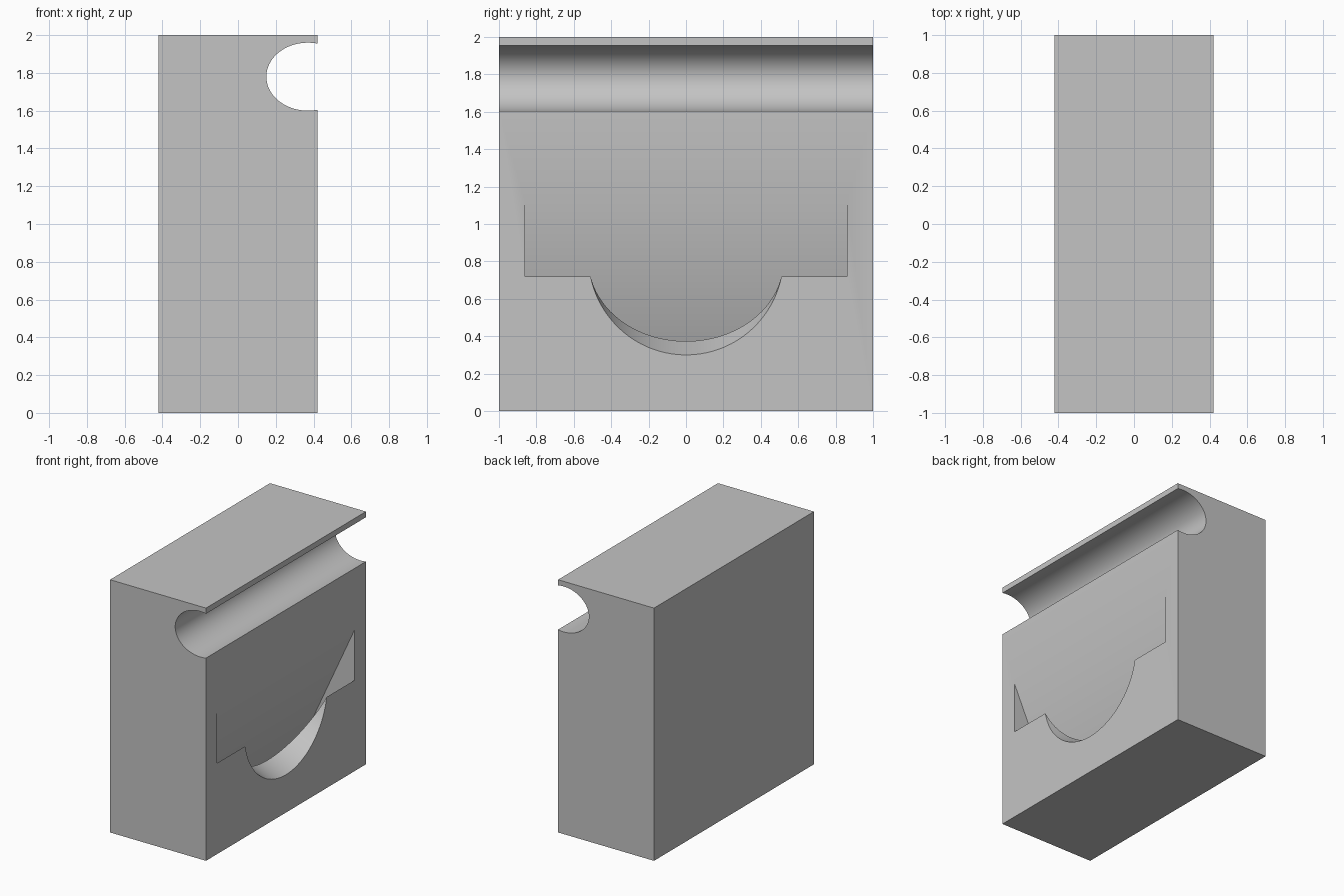
import bpy, bmesh, math

if "Cube" in bpy.data.objects:
    bpy.data.objects.remove(bpy.data.objects["Cube"])

HALF_X = 0.42      # half thickness of the block
SLOPE = 0.46       # inward run of the slot per unit of drop


def loft(name, ring_a, ring_b):
    """Closed solid between two matching rings of points."""
    bm = bmesh.new()
    a = [bm.verts.new(p) for p in ring_a]
    b = [bm.verts.new(p) for p in ring_b]
    bm.faces.new(a)
    bm.faces.new(b[::-1])
    n = len(a)
    for i in range(n):
        j = (i + 1) % n
        bm.faces.new((a[i], b[i], b[j], a[j]))
    bmesh.ops.recalc_face_normals(bm, faces=bm.faces)
    me = bpy.data.meshes.new(name)
    bm.to_mesh(me)
    bm.free()
    ob = bpy.data.objects.new(name, me)
    bpy.context.collection.objects.link(ob)
    return ob


def prism(name, profile, half_y):
    """Extrude an (x, z) profile along y."""
    return loft(name, [(x, -half_y, z) for x, z in profile],
                [(x, half_y, z) for x, z in profile])


# Block body with an open elliptical groove along its upper right edge
cx, cz, rx, rz = 0.37, 1.78, 0.22, 0.18
start = math.acos((HALF_X - cx) / rx)
steps = 40
groove = []
for i in range(steps + 1):
    t = -start - (2 * math.pi - 2 * start) * i / steps
    groove.append((cx + rx * math.cos(t), cz + rz * math.sin(t)))
groove[0] = (HALF_X, groove[0][1])
groove[-1] = (HALF_X, groove[-1][1])
profile = [(-HALF_X, 0), (HALF_X, 0)] + groove + [(HALF_X, 2), (-HALF_X, 2)]
block = prism("block", profile, 1.0)

# Slanted slot that runs down into the block
z_low, z_high = 0.72, 1.12


def slot_point(z_face, depth):
    return (HALF_X - depth, z_face - depth / SLOPE)


back_depth = SLOPE * (z_high - 0.12)
gap = (z_high - z_low) * SLOPE / (1 + SLOPE ** 2)
bx, bz = slot_point(z_high, back_depth)
slot_profile = [slot_point(z_high, -0.1), (bx, bz),
                (bx + gap, bz - gap * SLOPE), slot_point(z_low, -0.1)]
slot = prism("slot_cutter", slot_profile, 0.86)

# Round finger notch, cut square to the slot and ending inside it
r, zc = 0.52, 0.82
a0 = math.asin((zc - z_low) / r)
arc = [(-0.51, 0.75)]
for i in range(41):
    t = math.pi + a0 + (math.pi - 2 * a0) * i / 40
    arc.append((r * math.cos(t), zc + r * math.sin(t)))
arc.append((0.51, 0.75))


def swept(y, z, t):
    return (HALF_X - t, y, z + SLOPE * t)


mid = (z_low + z_high) / 2
outer = [swept(y, z, -0.1) for y, z in arc]
inner = [swept(y, z, SLOPE * (mid - z) / (1 + SLOPE ** 2)) for y, z in arc]
notch = loft("notch_cutter", outer, inner)

# Cut the openings
bpy.context.view_layer.objects.active = block
block.select_set(True)
for cutter in (slot, notch):
    mod = block.modifiers.new(cutter.name, 'BOOLEAN')
    mod.operation = 'DIFFERENCE'
    mod.solver = 'EXACT'
    mod.object = cutter
    bpy.ops.object.modifier_apply(modifier=mod.name)
for cutter in (slot, notch):
    bpy.data.objects.remove(cutter)

# Plain grey finish
grey = bpy.data.materials.new("grey")
grey.diffuse_color = (0.55, 0.55, 0.55, 1)
grey.use_nodes = True
grey.node_tree.nodes["Principled BSDF"].inputs["Base Color"].default_value = grey.diffuse_color
block.data.materials.clear()
block.data.materials.append(grey)
bpy.ops.object.shade_smooth_by_angle(angle=math.radians(30))
